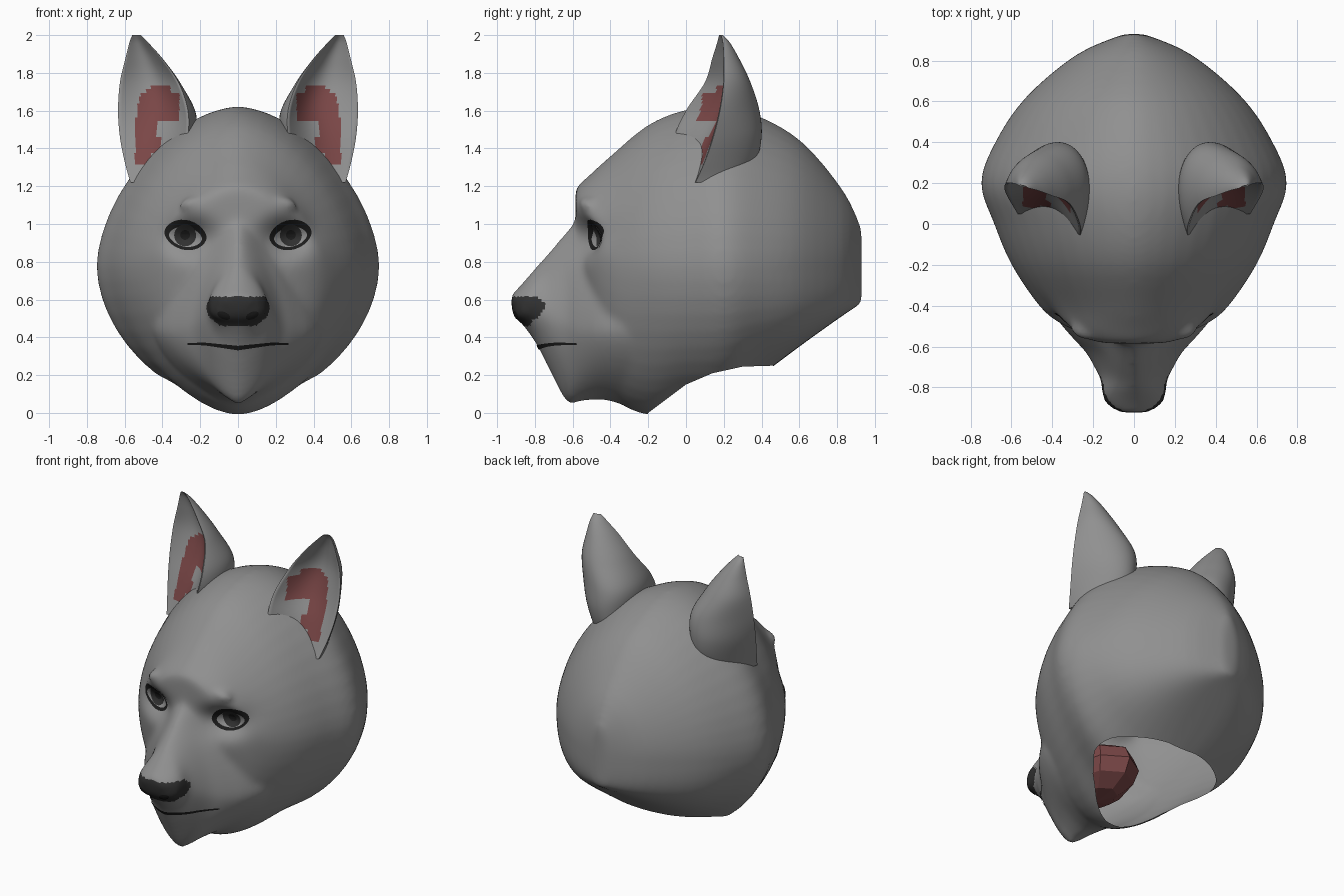
import bpy, bmesh, math
from mathutils import Vector, Matrix
from mathutils.bvhtree import BVHTree

if "Cube" in bpy.data.objects:
    bpy.data.objects.remove(bpy.data.objects["Cube"])


def material(name, r, g, b):
    m = bpy.data.materials.new(name)
    m.use_nodes = True
    m.diffuse_color = (r, g, b, 1)
    m.node_tree.nodes["Principled BSDF"].inputs["Base Color"].default_value = (r, g, b, 1)
    return m


FUR = material("grey fur", .28, .28, .28)
FLESH = material("dark red skin", .195, .062, .062)
NOSE = material("charcoal nose", .03, .03, .03)
BLACK = material("black", .012, .012, .012)


def add_object(name, bm, mats, angle=40, smooth=True):
    me = bpy.data.meshes.new(name)
    bm.to_mesh(me)
    bm.free()
    for m in mats:
        me.materials.append(m)
    for p in me.polygons:
        p.use_smooth = smooth
    if smooth:
        me.set_sharp_from_angle(angle=math.radians(angle))
    ob = bpy.data.objects.new(name, me)
    bpy.context.scene.collection.objects.link(ob)
    return ob


def spow(v, p):
    return math.copysign(abs(v) ** p, v)


def spline(rows, steps):
    """Catmull-Rom through rows of numbers."""
    out = []
    last = len(rows) - 1
    for i in range(last):
        p = [rows[min(max(k, 0), last)] for k in range(i - 1, i + 3)]
        for j in range(steps + (i == last - 1)):
            t = j / steps
            out.append([.5 * (2 * b + (c - a) * t + (2 * a - 5 * b + 4 * c - d) * t * t
                              + (3 * b - a - 3 * c + d) * t ** 3) for a, b, c, d in zip(*p)])
    return out


def skin(bm, rings):
    """Bridge closed rings of points and cap both ends."""
    loops = [[bm.verts.new(p) for p in ring] for ring in rings]
    n = len(loops[0])
    faces = [bm.faces.new((a[i], a[(i + 1) % n], b[(i + 1) % n], b[i]))
             for a, b in zip(loops, loops[1:]) for i in range(n)]
    faces += [bm.faces.new(loops[0]), bm.faces.new(loops[-1])]
    bmesh.ops.recalc_face_normals(bm, faces=faces)


def body(bm, sections, n_up, sides=48):
    rings = []
    for y, top, bot, w, mid, n_low in spline(sections, 4):
        ring = []
        for i in range(sides):
            a = 2 * math.pi * i / sides
            c, s = math.cos(a), math.sin(a)
            p, h = (2 / n_up, top - mid) if s > 0 else (2 / n_low, mid - bot)
            ring.append((w * spow(c, p), y, mid + h * spow(s, p)))
        rings.append(ring)
    skin(bm, rings)


def blob(bm, centre, radii):
    vs = bmesh.ops.create_icosphere(bm, subdivisions=3, radius=1)["verts"]
    for v in vs:
        v.co = Vector([c + r * spow(k, .85) for c, r, k in zip(centre, radii, v.co)])


# Head: y, top, bottom, half width, height of widest point, lower roundness
skull = [(-.585, 1.18, .98, .16, 1.08, 1.8), (-.565, 1.21, .72, .24, 1.05, 1.8),
         (-.51, 1.26, .40, .35, .96, 1.8), (-.40, 1.36, .10, .465, .80, 1.8),
         (-.20, 1.525, -.012, .60, .78, 1.7), (0, 1.605, .03, .685, .78, 1.8),
         (.20, 1.62, .05, .75, .78, 1.85), (.40, 1.565, .20, .68, .78, 2.1),
         (.62, 1.43, .365, .53, .80, 2.8), (.83, 1.18, .515, .28, .80, 3.5), (.93, .98, .58, .05, .80, 3)]
muzzle = [(-.925, .625, .56, .07, .59, 1.7), (-.90, .65, .52, .11, .59, 1.7), (-.86, .695, .46, .145, .585, 1.7),
          (-.81, .755, .39, .162, .575, 1.6), (-.77, .80, .32, .163, .55, 1.6), (-.72, .86, .22, .185, .50, 1.6),
          (-.63, .965, .055, .235, .46, 1.5), (-.56, 1.04, .06, .30, .44, 1.5), (-.45, 1.06, .07, .39, .44, 1.5),
          (-.32, .92, .04, .45, .45, 1.5), (-.20, .80, .02, .45, .45, 1.5), (-.08, .70, .18, .36, .45, 1.6)]
bm = bmesh.new()
body(bm, skull, 1.7)
body(bm, muzzle, 1.5)
blob(bm, (0, -.835, .545), (.155, .085, .07))
for sx in (-1, 1):
    blob(bm, (sx * .15, -.52, 1.1), (.16, .055, .05))
head = add_object("head", bm, [])
rm = head.modifiers.new("merge", "REMESH")
rm.mode = "VOXEL"
rm.voxel_size = .018
sm = head.modifiers.new("soften", "SMOOTH")
sm.factor, sm.iterations = .5, 12
bpy.context.view_layer.update()
merged = bpy.data.meshes.new_from_object(head.evaluated_get(bpy.context.evaluated_depsgraph_get()))
head.modifiers.clear()
bm = bmesh.new()
bm.from_mesh(merged)

# Eye sockets
for v in bm.verts:
    if v.co.y < -.2:
        d = ((abs(v.co.x) - .26) / .125) ** 2 + ((v.co.z - .93) / .09) ** 2
        v.co.y += .105 * math.exp(-d)

# Neck opening with a curved rim
RIM = [(-.2, 0), (0, .15), (.14, .21), (.3, .245), (.46, .25)]


def slice_faces(faces, co, no):
    geom = set(faces)
    for f in faces:
        geom.update(f.verts, f.edges)
    bmesh.ops.bisect_plane(bm, geom=list(geom), plane_co=co, plane_no=no)


for y, z in RIM:
    slice_faces([f for f in bm.faces if f.calc_center_median().z < .4], (0, y, z), (0, 1, 0))
for (y0, z0), (y1, z1) in zip(RIM, RIM[1:]):
    strip = [f for f in bm.faces if y0 < f.calc_center_median().y < y1 and f.calc_center_median().z < .4]
    slice_faces(strip, (0, y0, z0), (0, z0 - z1, y1 - y0))
    below = [f for f in bm.faces if y0 < f.calc_center_median().y < y1
             and (f.calc_center_median().z - z0) * (y1 - y0) < (f.calc_center_median().y - y0) * (z1 - z0)]
    bmesh.ops.delete(bm, geom=below, context="FACES")
bmesh.ops.recalc_face_normals(bm, faces=bm.faces[:])
tree = BVHTree.FromBMesh(bm)

# Dark nose leather
for f in bm.faces:
    c = f.calc_center_median()
    side = .17 - max(0, .52 - c.z) * 1.3
    f.material_index = int(.46 < c.z < .617 and c.y < -.735 - abs(c.z - .565) * .9
                           and abs(c.x) < side and f.normal.z < .6)
bm.to_mesh(head.data)
bm.free()
for m in (FUR, NOSE):
    head.data.materials.append(m)
for p in head.data.polygons:
    p.use_smooth = True


# Thin plates laid on the front of the head
def on_face(x, z, lift):
    hit = tree.ray_cast(Vector((x, -2, z)), Vector((0, 1, 0)))[0]
    return Vector((x, (hit.y if hit else -.5) - lift, z))


def plate(name, rows, lift, mat, closed):
    bm = bmesh.new()
    grid = [[bm.verts.new(on_face(x, z, lift)) for x, z in row] for row in rows]
    n = len(grid[0])
    for a, b in zip(grid, grid[1:]):
        for i in range(n if closed else n - 1):
            j = (i + 1) % n
            bm.faces.new((a[i], a[j], b[j], b[i]))
    bmesh.ops.remove_doubles(bm, verts=bm.verts[:], dist=1e-5)
    bm.normal_update()
    if sum(f.normal.y for f in bm.faces) > 0:
        bmesh.ops.reverse_faces(bm, faces=bm.faces[:])
    add_object(name, bm, [mat])


def oval(cx, cz, rx, rz, tilt, power, sx):
    rows = []
    for k in range(6):
        row = []
        for i in range(28):
            a = 2 * math.pi * i / 28
            dx, dz = rx * math.cos(a) * k / 5, rz * spow(math.sin(a), power) * k / 5
            row.append((sx * (cx + dx), cz + dz + tilt * dx))
        rows.append(row)
    return rows


for sx, side in ((1, "left"), (-1, "right")):
    plate(side + "_eyelid", oval(.278, .942, .112, .08, .12, 1.15, sx), .004, BLACK, True)
    plate(side + "_eyeball", oval(.278, .932, .088, .053, .12, 1.2, sx), .006, FUR, True)
    plate(side + "_iris", oval(.28, .94, .058, .058, 0, 1, sx), .008, NOSE, True)
    plate(side + "_pupil", oval(.28, .942, .026, .026, 0, 1, sx), .0095, BLACK, True)
    plate(side + "_nostril", oval(.075, .515, .034, .02, .3, 1, sx), .004, BLACK, True)

# Mouth line
line = []
for i in range(41):
    u = i / 20 - 1
    line.append((u * .268, .343 + .022 * min(1, abs(u) * 1.5), .005 + .007 * (1 - abs(u))))
plate("mouth_line", [[(x, z + k * h) for x, z, h in line] for k in (-1, 0, 1)], .005, BLACK, False)

# Mouth cavity seen through the neck
bm = bmesh.new()
bmesh.ops.create_uvsphere(bm, u_segments=8, v_segments=6, radius=1,
                          matrix=Matrix.Translation((0, -.37, .41)) @ Matrix.Diagonal((.22, .33, .18, 1)))
add_object("mouth_cavity", bm, [FLESH], smooth=False)

# Ears: height, inner rim x y, outer rim x y, back x y, depth of the cup
ear = [(1.22, .36, .0, .57, .05, .43, .27, .05), (1.33, .29, -.04, .60, .10, .34, .36, .1),
       (1.46, .265, -.06, .625, .145, .315, .385, .2), (1.6, .265, .0, .635, .18, .325, .375, .32),
       (1.75, .315, .10, .625, .2, .42, .335, .45), (1.88, .405, .14, .595, .2, .48, .275, .55),
       (1.96, .475, .165, .575, .195, .52, .23, .55), (2.0, .515, .175, .56, .185, .54, .195, .5)]


def ear_ring(row, sx, n=36):
    z, ix, iy, ox, oy, bx, by, depth = row
    rim_in, rim_out, back = Vector((ix, iy)), Vector((ox, oy)), Vector((bx, by))
    mid, half = (rim_in + rim_out) / 2, (rim_out - rim_in) / 2
    points = []
    for k in range(2 * n):
        u = (k if k < n else 2 * n - 1 - k) / (n - 1)
        bulge = (back - mid) * math.sin(math.pi * u)
        if k < n:
            p = mid - half * math.cos(math.pi * u) + bulge
        else:
            p = mid + half * (2 * u - 1) * .95 + bulge * depth
        points.append((sx * p.x, p.y, z))
    return points


# Pink patch: lower height and inner edge of each step
PATCH = [(1.69, .36), (1.55, .31), (1.46, .43), (1.38, .405), (1.31, .46)]


def is_pink(c):
    right = .545 - max(0, c.z - 1.52) * .15 - max(0, c.z - 1.68) * 1.2
    for low, left in PATCH:
        if low < c.z < 1.735:
            return left < abs(c.x) < right
    return False


for sx, side in ((1, "left"), (-1, "right")):
    bm = bmesh.new()
    skin(bm, [ear_ring(r, sx) for r in spline(ear, 8)])
    bm.normal_update()
    for f in bm.faces:
        f.material_index = int(f.normal.y < 0 and is_pink(f.calc_center_median()))
    add_object(side + "_ear", bm, [FUR, FLESH], 50)
